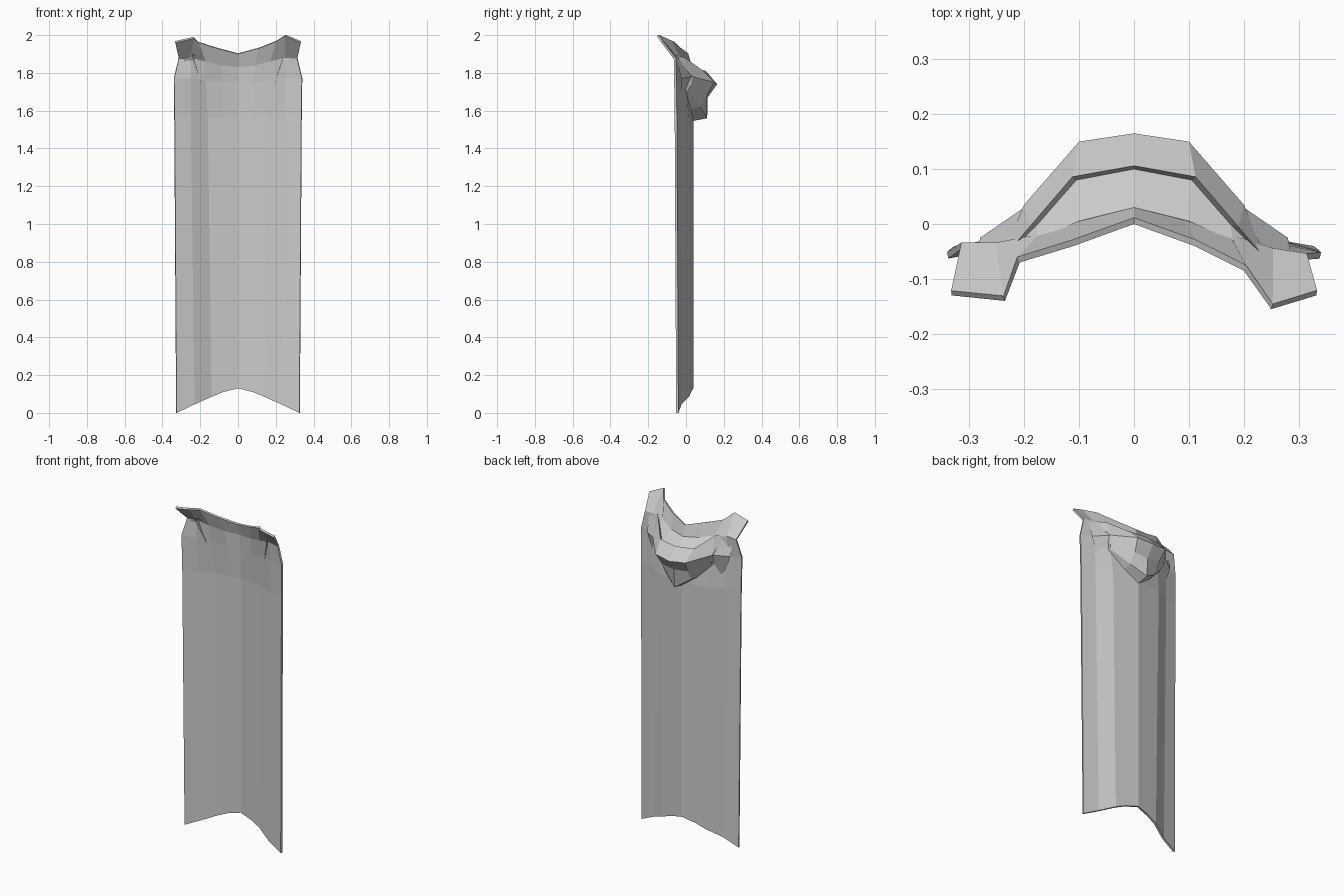
import bpy
import bmesh
from mathutils import Vector

default_cube = bpy.data.objects.get("Cube")
if default_cube:
    bpy.data.objects.remove(default_cube, do_unlink=True)

# Plain grey cloth
cloth = bpy.data.materials.new("grey_cloth")
cloth.use_nodes = True
cloth.diffuse_color = (0.6, 0.6, 0.6, 1)
cloth.node_tree.nodes["Principled BSDF"].inputs["Base Color"].default_value = cloth.diffuse_color


def mirrored_rows(half_rows):
    """Turn rows running from the centre to +x into full rows from -x to +x."""
    full = []
    for row in half_rows:
        left = [Vector(p) for p in row]
        right = [Vector((-p.x, p.y, p.z)) for p in reversed(left[1:])]
        full.append(right + left)
    return full


def sheet(name, rows, thickness=0.0):
    """Skin neighbouring rows of points with quads, facing the back."""
    bm = bmesh.new()
    grid = [[bm.verts.new(p) for p in row] for row in rows]
    for lower, upper in zip(grid, grid[1:]):
        for i in range(len(lower) - 1):
            bm.faces.new((lower[i], upper[i], upper[i + 1], lower[i + 1]))
    bmesh.ops.remove_doubles(bm, verts=bm.verts[:], dist=0.002)
    mesh = bpy.data.meshes.new(name)
    bm.to_mesh(mesh)
    bm.free()
    mesh.materials.append(cloth)
    obj = bpy.data.objects.new(name, mesh)
    bpy.context.collection.objects.link(obj)
    if thickness:
        solid = obj.modifiers.new("cloth_thickness", 'SOLIDIFY')
        solid.thickness = thickness
        solid.offset = 1
    return obj


# Cape: rows from the notched hem up to the flared collar
hem = [(0, .027, .13), (.08, .015, .11), (.14, .005, .085), (.23, -.035, .045), (.325, -.052, 0)]
chest = [(0, .027, 1.56), (.08, .015, 1.56), (.16, .005, 1.56), (.25, -.038, 1.57), (.335, -.06, 1.57)]
shoulder = [(0, .02, 1.75), (.08, .005, 1.755), (.17, -.015, 1.76), (.25, -.045, 1.77), (.338, -.063, 1.77)]
neck = [(0, .02, 1.83), (.09, -.005, 1.84), (.17, -.03, 1.86), (.25, -.055, 1.88), (.313, -.065, 1.875)]
rim = [(0, 0, 1.9), (.11, -.04, 1.93), (.2, -.085, 1.965), (.25, -.155, 1.995), (.332, -.13, 1.96)]
cape_rows = mirrored_rows([hem, chest, shoulder, neck, rim])

# The right collar point sits a little lower and wider than the left one
cape_rows[-1][1] = Vector((-.235, -.14, 1.982))
cape_rows[-1][2] = Vector((-.208, -.07, 1.96))
cape_rows[-2][0].y = cape_rows[-2][1].y = -.045
sheet("cape", cape_rows, 0.012)

# Hood: folded cloth lying on the back, its ends gathered at the collar
gather = (.245, -.07, 1.9)
neck_seam = [(0, .03, 1.84), (.1, .005, 1.85), (.18, -.03, 1.88), gather]
fold_floor = [(0, .1, 1.785), (.105, .08, 1.79), (.175, 0, 1.84), gather]
fold_lip = [(0, .106, 1.81), (.112, .086, 1.815), (.19, -.005, 1.88), gather]
outer_ridge = [(0, .165, 1.74), (.1, .15, 1.75), (.2, .035, 1.78), gather]
under_ridge = [(0, .115, 1.67), (.085, .11, 1.68), (.19, .025, 1.73), gather]
drape_tip = [(0, .112, 1.56), (.09, .075, 1.62), (.18, .01, 1.71), gather]
back_seam = [(0, .035, 1.545), (.09, .015, 1.61), (.18, -.01, 1.7), gather]
hood_rows = mirrored_rows([back_seam, drape_tip, under_ridge, outer_ridge, fold_lip, fold_floor, neck_seam])
sheet("hood", hood_rows)

# Shoulder folds: tapering pleats joining the hood to the cape edge
for side, label in ((1, "left"), (-1, "right")):
    inner = [(.18, -.01, 1.7), (.2, .03, 1.78), (.235, -.05, 1.89)]
    outer = [(.23, -.03, 1.62), (.28, -.025, 1.77), (.285, -.05, 1.87)]
    pleat = [[Vector((side * x, y, z)) for x, y, z in edge] for edge in (inner, outer)]
    sheet(label + "_shoulder_fold", pleat if side > 0 else pleat[::-1])
